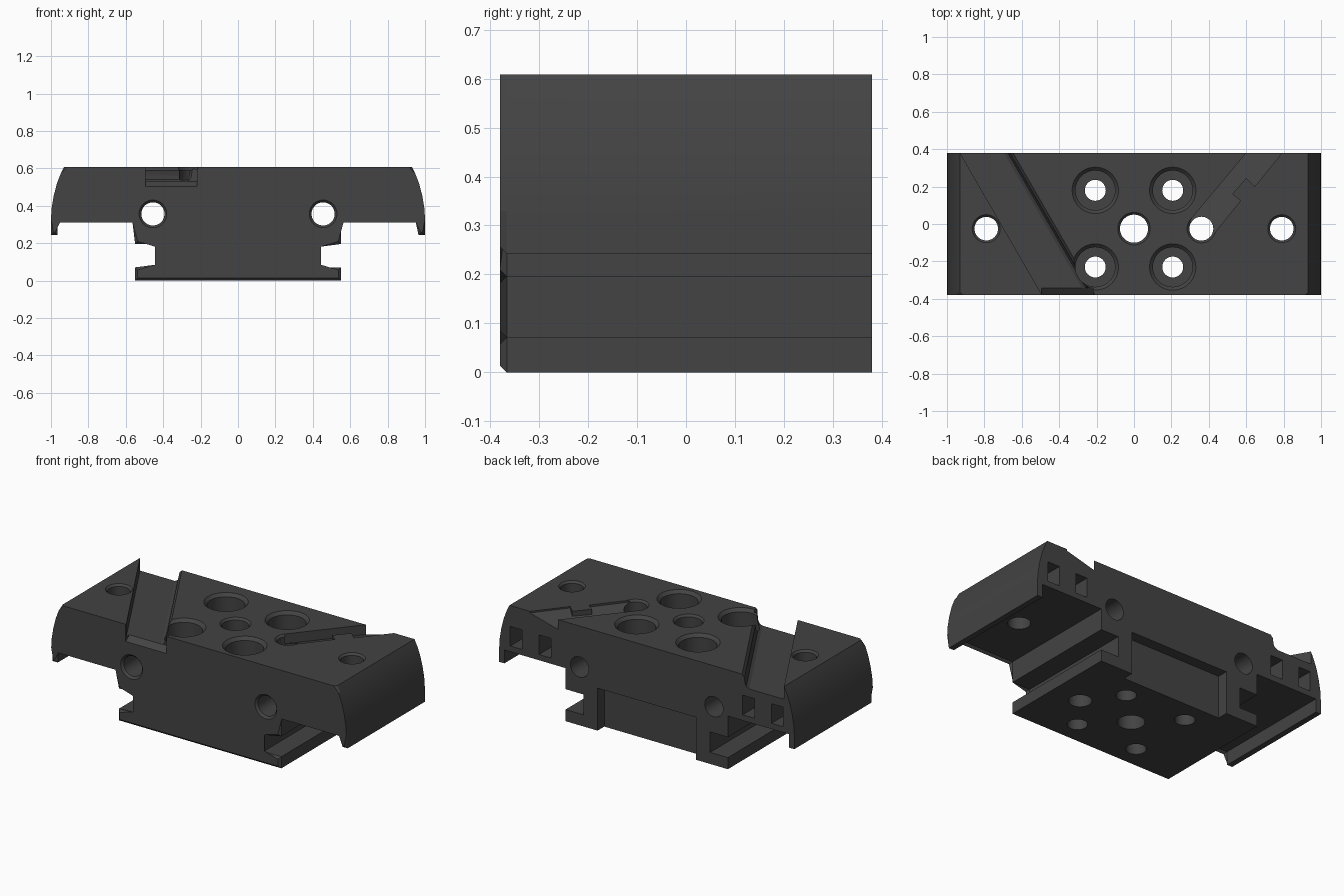
import bpy, bmesh, math
from mathutils import Vector

if "Cube" in bpy.data.objects:
    bpy.data.objects.remove(bpy.data.objects["Cube"])

dark = bpy.data.materials.new("dark_grey")
dark.diffuse_color = (0.056, 0.056, 0.056, 1)
dark.use_nodes = True
dark.node_tree.nodes["Principled BSDF"].inputs["Base Color"].default_value = dark.diffuse_color
Y = 0.38
TOP = 0.608


def make(name, bm):
    bmesh.ops.recalc_face_normals(bm, faces=bm.faces)
    me = bpy.data.meshes.new(name)
    bm.to_mesh(me)
    bm.free()
    ob = bpy.data.objects.new(name, me)
    bpy.context.collection.objects.link(ob)
    me.materials.append(dark)
    return ob


def prism_bm(pts, vec):
    """Closed solid: a 3D outline swept along a vector."""
    bm = bmesh.new()
    a = [bm.verts.new(p) for p in pts]
    b = [bm.verts.new(Vector(p) + Vector(vec)) for p in pts]
    bm.faces.new(a)
    bm.faces.new(b[::-1])
    n = len(a)
    for i in range(n):
        bm.faces.new((a[i], b[i], b[(i + 1) % n], a[(i + 1) % n]))
    return bm


# Body: mirrored cross-section swept from front to back
half = [(0.55, 0), (0.55, 0.071), (0.43, 0.071), (0.43, 0.196), (0.55, 0.196),
        (0.55, 0.325), (0.965, 0.325), (0.965, 0.243), (1.0, 0.243), (1.0, 0.33),
        (0.996, 0.39), (0.985, 0.455), (0.968, 0.52), (0.948, 0.572), (0.93, TOP)]
outline = half + [(-x, z) for x, z in reversed(half)]
bm = prism_bm([(x, -Y, z) for x, z in outline], (0, 2 * Y, 0))
rim = [e for e in bm.edges if all(v.co.y < -Y + 0.001 for v in e.verts)
       and not all(v.co.z > TOP - 0.001 for v in e.verts)]
bmesh.ops.bevel(bm, geom=rim, offset=0.014, segments=1, affect='EDGES')
body = make("mounting_block", bm)

cutters = []


def cut(name, bm):
    ob = make(name, bm)
    ob.hide_render = True
    cutters.append(ob)


def cut_prism(name, pts, vec):
    cut(name, prism_bm(pts, vec))


def cut_round(name, place, rings, n=40):
    """Turned cutter; rings are (radius, position along the axis)."""
    bm = bmesh.new()
    loops = [[bm.verts.new(place(r * math.cos(2 * math.pi * i / n),
                                 r * math.sin(2 * math.pi * i / n), h))
              for i in range(n)] for r, h in rings]
    bm.faces.new(loops[0])
    bm.faces.new(loops[-1][::-1])
    for p, q in zip(loops, loops[1:]):
        for i in range(n):
            j = (i + 1) % n
            bm.faces.new((p[i], p[j], q[j], q[i]))
    cut(name, bm)


def vertical_hole(name, x, y, rings):
    cut_round(name, lambda a, b, h: (x + a, y + b, h), rings)


# Diagonal channel on the left, with a ramp at the front
section = [(-0.93, 0.53), (-0.695, 0.53), (-0.675, 0.54), (-0.665, 0.56),
           (-0.663, 0.59), (-0.64, 0.615), (-0.64, 0.7), (-0.93, 0.7)]
slant = 0.577
cut_prism("channel_cutter", [(x - 0.05 * slant, Y + 0.05, z) for x, z in section],
          (0.86 * slant, -0.86, 0))
cut_prism("ramp_cutter", [(-0.495, -0.342, 0.531), (-0.495, -0.40, 0.488),
                          (-0.495, -0.40, 0.7), (-0.495, -0.342, 0.7)], (0.275, 0, 0))

# Stepped groove on the right, its floor rising away from the left wall
groove = [(0.30, 0.02), (0.634, 0.42), (0.824, 0.42), (0.645, 0.20), (0.60, 0.245),
          (0.525, 0.16), (0.57, 0.125), (0.42, -0.06)]


def floor_z(x, y):
    d = (x - 0.30) * 0.768 - (y - 0.02) * 0.641
    return TOP - 0.06 + 0.05 * d / 0.146


cut_prism("groove_cutter", [(x, y, floor_z(x, y)) for x, y in groove], (0, 0, 0.2))

# Counterbored screw holes
for x in (-0.207, 0.207):
    for y in (0.18, -0.23):
        vertical_hole("counterbore_cutter", x, y,
                      [(0.056, -0.1), (0.056, 0.36), (0.106, 0.36), (0.106, 0.59),
                       (0.124, TOP), (0.124, 0.75)])

# Plain vertical holes
for x, r in ((0, 0.075), (0.36, 0.064), (-0.79, 0.063), (0.79, 0.063)):
    vertical_hole("hole_cutter", x, -0.025,
                  [(r, -0.1), (r, TOP - 0.012), (r + 0.012, TOP), (r + 0.012, 0.75)])

# Lengthwise holes, square pockets and the rear recess
for s in (-1, 1):
    cut_round("long_hole_cutter", lambda a, b, h: (s * 0.455 + a, h, 0.357 + b),
              [(0.074, -0.5), (0.074, -Y), (0.062, -Y + 0.013), (0.062, 0.5)])
    for x in (0.69, 0.885):
        c = s * x
        cut_prism("pocket_cutter", [(c - 0.04, 0.26, 0.36), (c + 0.04, 0.26, 0.36),
                                    (c + 0.04, 0.26, 0.48), (c - 0.04, 0.26, 0.48)],
                  (0, 0.2, 0))
cut_prism("recess_cutter", [(-0.333, 0.315, -0.1), (0.333, 0.315, -0.1),
                            (0.333, 0.315, 0.26), (-0.333, 0.315, 0.26)], (0, 0.2, 0))

# Carve everything out, then drop the cutters
for c in cutters:
    mod = body.modifiers.new(c.name, 'BOOLEAN')
    mod.operation = 'DIFFERENCE'
    mod.solver = 'EXACT'
    mod.object = c
bpy.context.view_layer.update()
carved = bpy.data.meshes.new_from_object(
    body.evaluated_get(bpy.context.evaluated_depsgraph_get()))
body.modifiers.clear()
body.data = carved
for c in cutters:
    bpy.data.objects.remove(c)

bpy.context.view_layer.objects.active = body
body.select_set(True)
bpy.ops.object.shade_smooth_by_angle(angle=math.radians(25))
